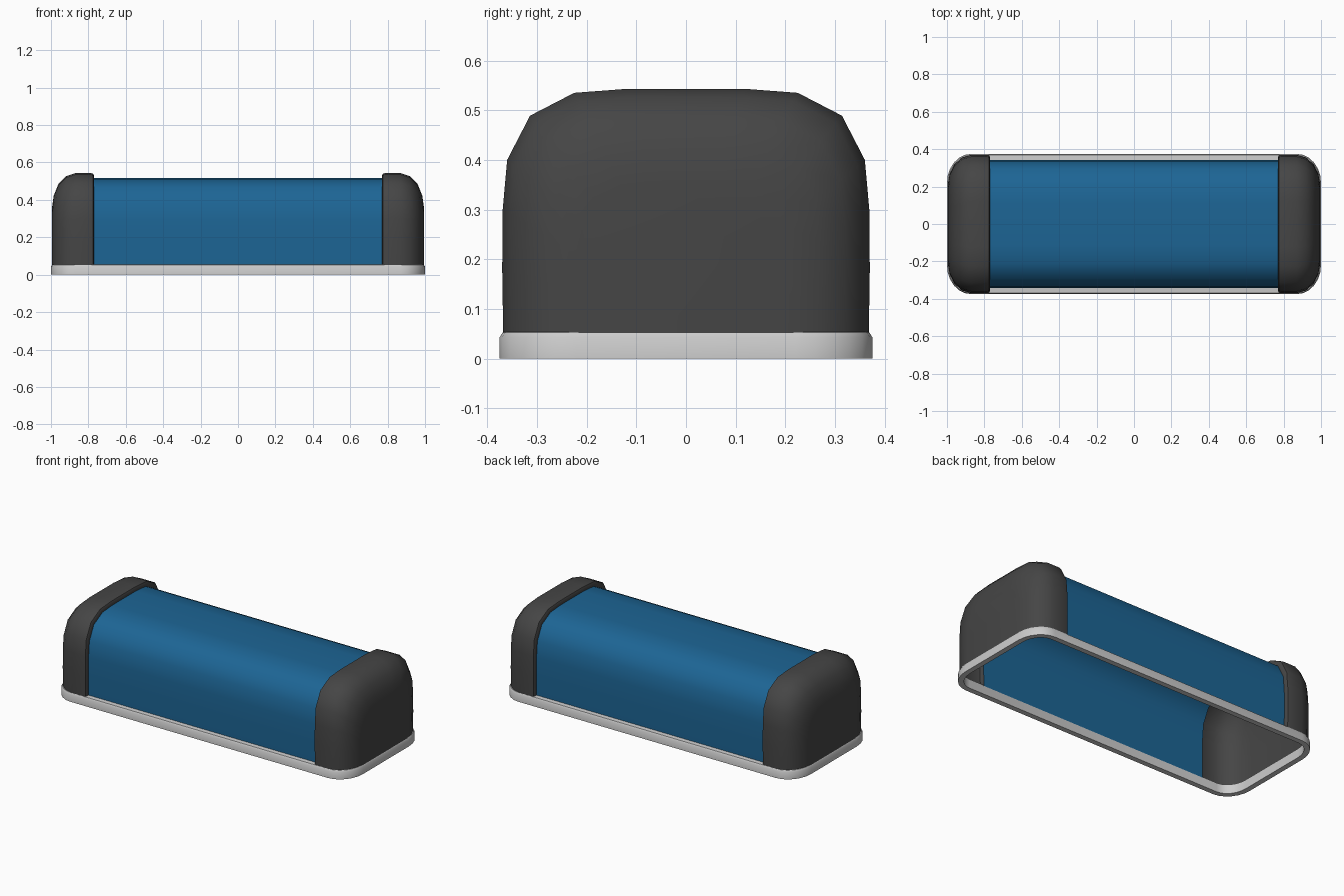
import bpy, bmesh, math

if "Cube" in bpy.data.objects:
    bpy.data.objects.remove(bpy.data.objects["Cube"])

def material(name, color):
    m = bpy.data.materials.new(name)
    m.diffuse_color = color
    m.use_nodes = True
    m.node_tree.nodes["Principled BSDF"].inputs["Base Color"].default_value = m.diffuse_color
    return m

dark = material("dark_grey", (0.06, 0.06, 0.06, 1))
blue = material("blue", (0.012, 0.13, 0.30, 1))

def loft(name, rings, closed=False, cap_end=False, wrap=False, mat=None):
    """Skin a list of equal-length point rings."""
    bm = bmesh.new()
    vs = [[bm.verts.new(p) for p in r] for r in rings]
    n = len(rings[0])
    pairs = list(zip(vs, vs[1:])) + ([(vs[-1], vs[0])] if wrap else [])
    for a, b in pairs:
        for i in range(n if closed else n - 1):
            j = (i + 1) % n
            bm.faces.new((a[i], a[j], b[j], b[i]))
    if cap_end:
        bm.faces.new(vs[-1])
    bmesh.ops.recalc_face_normals(bm, faces=bm.faces)
    # open shells: make sure the normals face outwards
    bm.normal_update()
    if sum(f.normal.z * f.calc_area() for f in bm.faces) < -1e-4:
        bmesh.ops.reverse_faces(bm, faces=bm.faces)
    me = bpy.data.meshes.new(name)
    bm.to_mesh(me)
    bm.free()
    ob = bpy.data.objects.new(name, me)
    bpy.context.collection.objects.link(ob)
    if mat:
        me.materials.append(mat)
    bpy.ops.object.select_all(action='DESELECT')
    ob.select_set(True)
    bpy.context.view_layer.objects.active = ob
    bpy.ops.object.shade_smooth_by_angle(angle=math.radians(40))
    return ob

# Arched cross-section shared by the cover and the end caps
Z0, HY, TOP = 0.05, 0.37, 0.543
half = [(0.368, 0.05), (0.37, 0.18), (0.369, 0.30), (0.36, 0.40),
        (0.314, 0.489), (0.225, 0.535), (0.12, 0.543)]
arch = half + [(-y, z) for y, z in reversed(half)]

def section(x, dy, dz):
    sy, sz = (HY - dy) / HY, (TOP - Z0 - dz) / (TOP - Z0)
    return [(x, y * sy, Z0 + (z - Z0) * sz) for y, z in arch]

# Blue cover between the caps
loft("cover", [section(-0.77, 0.027, 0.027), section(0.77, 0.027, 0.027)], mat=blue)

# Rounded end caps: (x, side inset, top inset)
steps = [(0.77, 0.027, 0.027), (0.77, 0.012, 0.012), (0.775, 0.003, 0.003),
         (0.785, 0, 0), (0.87, 0, 0), (0.92, 0.015, 0.017), (0.96, 0.05, 0.058),
         (0.985, 0.10, 0.12), (0.995, 0.155, 0.19)]
for side, s in (("right", 1), ("left", -1)):
    loft(side + "_end_cap", [section(s * x, a, b) for x, a, b in steps],
         cap_end=True, mat=dark)

# Base rim: rounded rectangle swept with a small chamfered profile
def outline(inset, z, rx=0.13, ry=0.155, seg=6):
    pts = []
    for q, (sx, sy) in enumerate(((1, 1), (-1, 1), (-1, -1), (1, -1))):
        for i in range(seg + 1):
            a = math.pi / 2 * (q + i / seg)
            pts.append((sx * (1 - rx) + (rx - inset) * math.cos(a),
                        sy * (0.375 - ry) + (ry - inset) * math.sin(a), z))
    return pts

rim_profile = [(0, 0), (0, 0.043), (0.006, 0.053), (0.032, 0.055), (0.032, 0)]
loft("base_rim", [outline(d, z) for d, z in rim_profile], closed=True, wrap=True)
